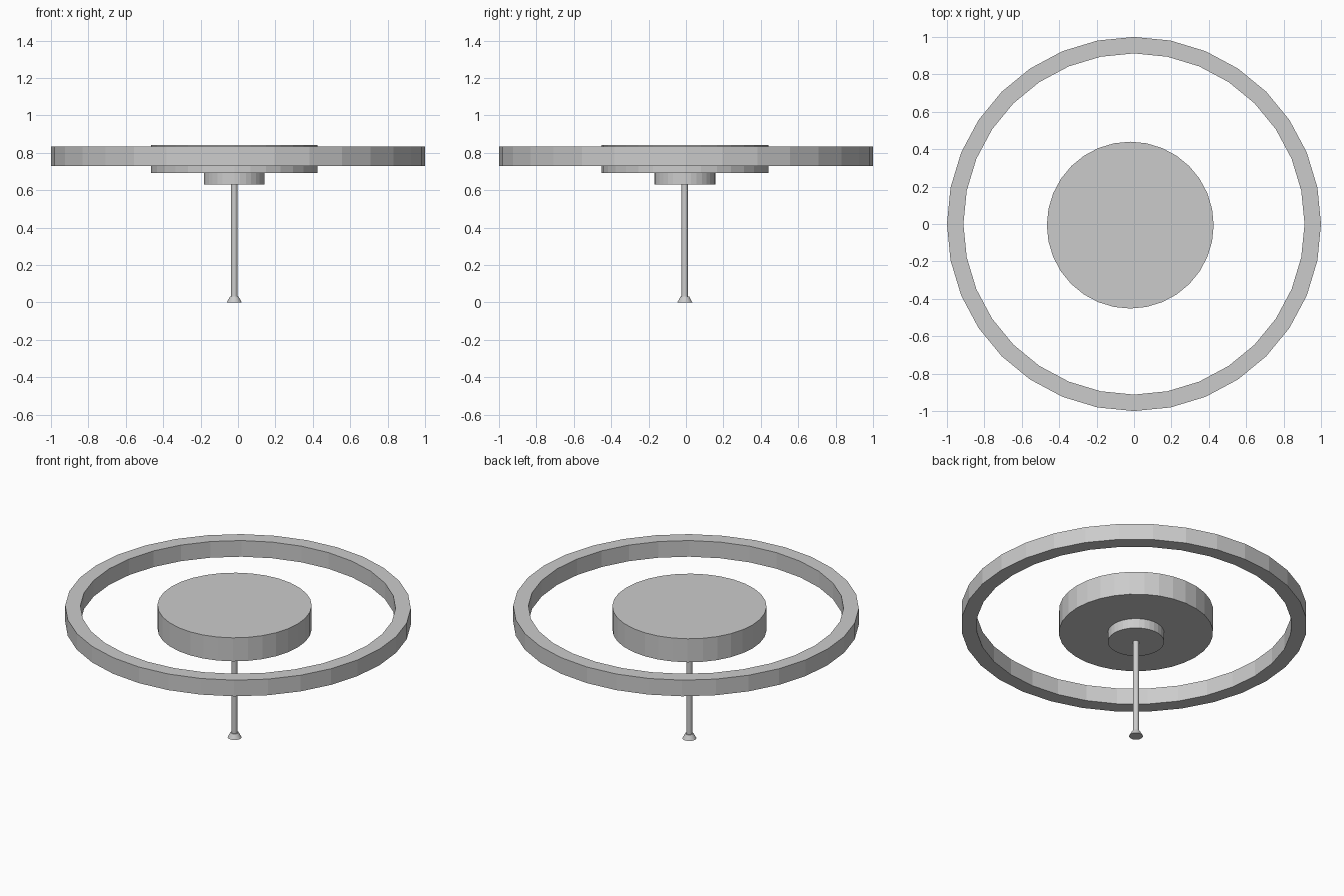
import bpy, math

if "Cube" in bpy.data.objects:
    bpy.data.objects.remove(bpy.data.objects["Cube"])

CX, CY = -0.02, -0.006   # shared axis of the stand and disc


def lathe(name, profile, centre=(CX, CY), sides=32, closed=False):
    """Revolve an (r, z) profile; open profiles get end caps."""
    n = len(profile)
    verts = [(centre[0] + r * math.sin(2 * math.pi * i / sides),
              centre[1] + r * math.cos(2 * math.pi * i / sides), z)
             for r, z in profile for i in range(sides)]
    faces = []
    for k in range(n if closed else n - 1):
        a, b = k * sides, (k + 1) % n * sides
        for i in range(sides):
            j = (i + 1) % sides
            faces.append((a + j, a + i, b + i, b + j))
    if not closed:
        faces.append(tuple(range(sides)))
        faces.append(tuple(reversed(range((n - 1) * sides, n * sides))))
    mesh = bpy.data.meshes.new(name)
    mesh.from_pydata(verts, [], faces)
    obj = bpy.data.objects.new(name, mesh)
    bpy.context.collection.objects.link(obj)
    return obj


# Floating outer ring
lathe("outer_ring", [(0.912, 0.73), (1.0, 0.73), (1.0, 0.833), (0.912, 0.833)],
      centre=(0, 0), closed=True)

# Central disc, hub below it, and thin stem
lathe("central_disc", [(0.446, 0.692), (0.446, 0.842)])
lathe("hub", [(0.163, 0.63), (0.163, 0.692)])
lathe("stem", [(0.017, 0.03), (0.017, 0.63)])

# Small flared foot
lathe("foot", [(0.04, 0.0), (0.023, 0.031)])
